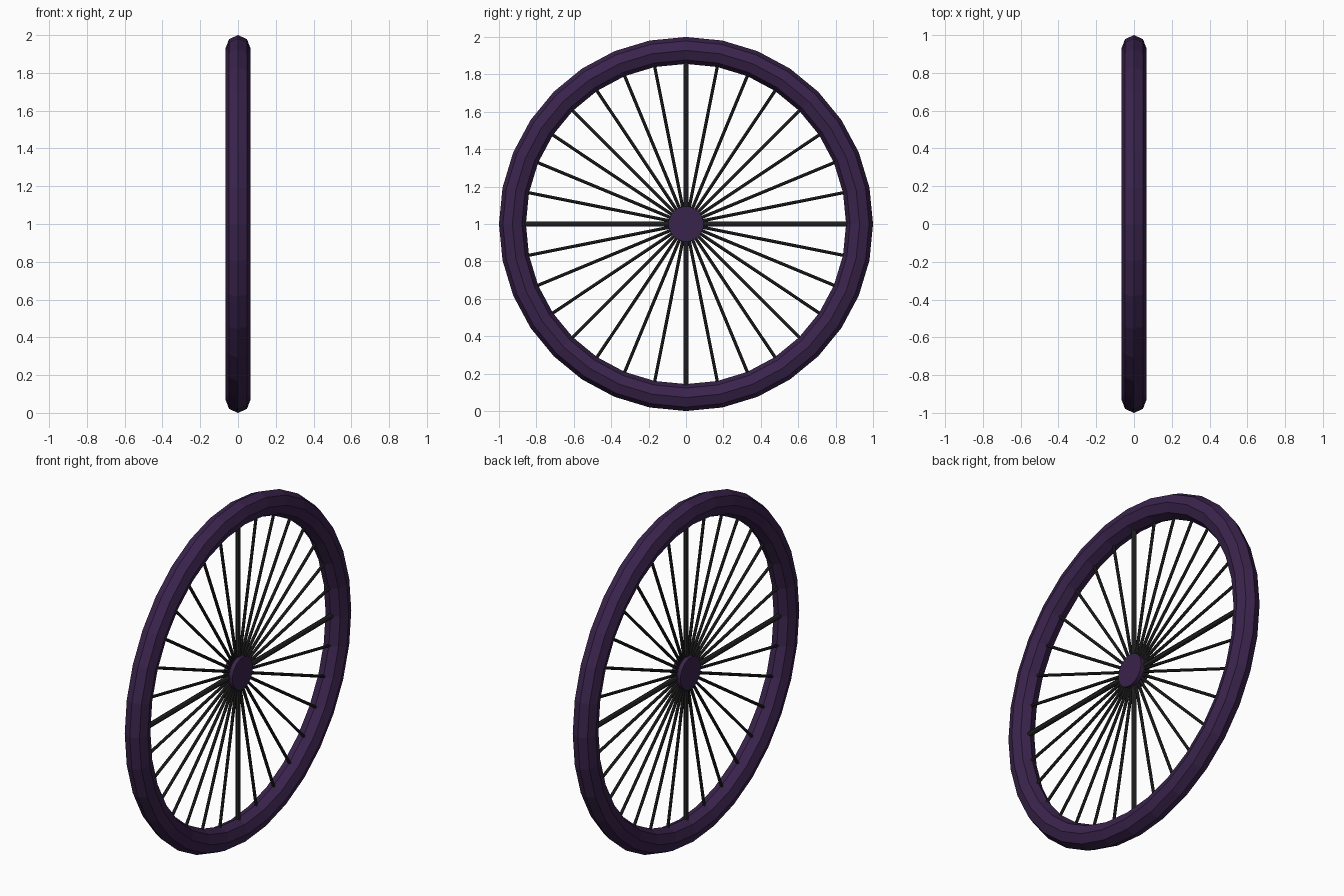
import bpy, bmesh, math
from mathutils import Matrix, Vector

if "Cube" in bpy.data.objects:
    bpy.data.objects.remove(bpy.data.objects["Cube"])


def material(name, rgb):
    m = bpy.data.materials.new(name)
    m.diffuse_color = (*rgb, 1)
    m.use_nodes = True
    m.node_tree.nodes["Principled BSDF"].inputs["Base Color"].default_value = m.diffuse_color
    return m


PURPLE = material("dark purple", (0.042, 0.017, 0.072))
GREY = material("charcoal grey", (0.021, 0.021, 0.021))
CENTRE = Vector((0, 0, 1))
N = 32


def finish(name, bm, mat):
    bmesh.ops.recalc_face_normals(bm, faces=bm.faces)
    me = bpy.data.meshes.new(name)
    bm.to_mesh(me)
    bm.free()
    me.materials.append(mat)
    ob = bpy.data.objects.new(name, me)
    ob.location = CENTRE
    bpy.context.collection.objects.link(ob)
    return ob


# Tyre: eight-sided section swept round the x axis in 32 steps
bm = bmesh.new()
rings = []
for i in range(N):
    a = 2 * math.pi * i / N
    ring = []
    for j in range(8):
        b = 2 * math.pi * j / 8
        r = 0.928 + 0.072 * math.cos(b)
        ring.append(bm.verts.new((0.067 * math.sin(b), r * math.cos(a), r * math.sin(a))))
    rings.append(ring)
for i in range(N):
    p, q = rings[i], rings[(i + 1) % N]
    for j in range(8):
        k = (j + 1) % 8
        bm.faces.new((p[j], p[k], q[k], q[j]))
finish("tyre", bm, PURPLE)

# Hub: short disc along x
bm = bmesh.new()
bmesh.ops.create_cone(bm, cap_ends=True, segments=N, radius1=0.094, radius2=0.094,
                      depth=0.06, matrix=Matrix.Rotation(math.pi / 2, 4, 'Y'))
finish("hub", bm, PURPLE)

# Spokes: 32 thin rods, the four upright and level ones thicker
bm = bmesh.new()
r0, r1 = 0.05, 0.87
for i in range(N):
    rad = 0.0145 if i % 8 == 0 else 0.0085
    mat = (Matrix.Rotation(2 * math.pi * i / N, 4, 'X')
           @ Matrix.Translation((0, 0, (r0 + r1) / 2)))
    bmesh.ops.create_cone(bm, cap_ends=True, segments=8, radius1=rad, radius2=rad,
                          depth=r1 - r0, matrix=mat)
finish("spokes", bm, GREY)
